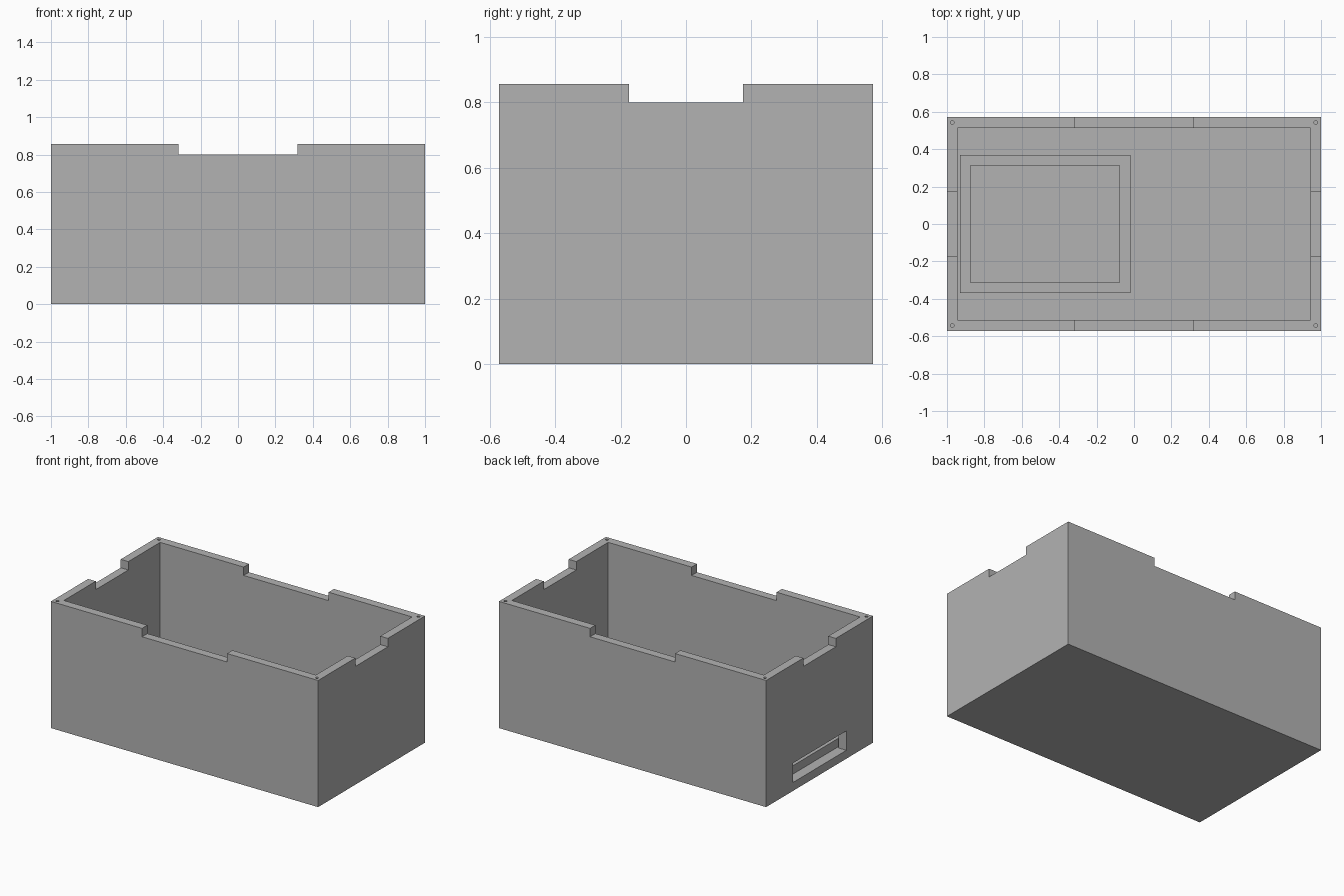
import bpy

default = bpy.data.objects.get("Cube")
if default:
    bpy.data.objects.remove(default, do_unlink=True)

LENGTH, WIDTH, HEIGHT = 2.0, 1.143, 0.857
WALL = 0.057
TOP = HEIGHT + 0.1

grey = bpy.data.materials.new("plain grey")
grey.use_nodes = True
colour = (0.45, 0.45, 0.45, 1)
grey.diffuse_color = colour
grey.node_tree.nodes["Principled BSDF"].inputs["Base Color"].default_value = colour


def box(name, x, y, z):
    """Box spanning the given (min, max) range on each axis."""
    spans = (x, y, z)
    bpy.ops.mesh.primitive_cube_add(size=1, location=[(a + b) / 2 for a, b in spans])
    ob = bpy.context.object
    ob.name = name
    ob.scale = [b - a for a, b in spans]
    bpy.ops.object.transform_apply(location=True, rotation=False, scale=True)
    ob.data.materials.append(grey)
    return ob


def cut(target, cutter):
    """Subtract the cutter from the target, then discard it."""
    cutter.hide_render = True
    mod = target.modifiers.new("cut", 'BOOLEAN')
    mod.operation = 'DIFFERENCE'
    mod.solver = 'EXACT'
    mod.object = cutter
    bpy.context.view_layer.objects.active = target
    bpy.ops.object.modifier_apply(modifier=mod.name)
    bpy.data.objects.remove(cutter, do_unlink=True)


def span(half):
    return (-half, half)


# Open-topped enclosure
hx, hy = LENGTH / 2, WIDTH / 2
case = box("enclosure", span(hx), span(hy), (0, HEIGHT))
cut(case, box("cavity_cutter", span(hx - WALL), span(hy - WALL), (WALL, TOP)))

# Rim notches in all four walls
notch_z = (HEIGHT - WALL, TOP)
cut(case, box("long_wall_notch_cutter", span(0.318), span(hy + 0.1), notch_z))
cut(case, box("short_wall_notch_cutter", span(hx + 0.1), span(0.174), notch_z))

# Cable slot at floor level in one end wall
cut(case, box("slot_cutter", (-hx - 0.1, -hx + WALL + 0.005), span(0.286), (WALL, 0.188)))

# Screw holes in the rim corners
for sx in (-1, 1):
    for sy in (-1, 1):
        bpy.ops.mesh.primitive_cylinder_add(
            vertices=24, radius=0.0095, depth=0.4,
            location=(sx * (hx - WALL / 2), sy * (hy - WALL / 2), HEIGHT))
        hole = bpy.context.object
        hole.data.materials.append(grey)
        cut(case, hole)

# Low retaining frame on the floor
frame = box("floor_frame", (-0.93, -0.02), span(0.368), (WALL, 2 * WALL))
cut(frame, box("frame_cutter", (-0.874, -0.077), span(0.312), (0, TOP)))
